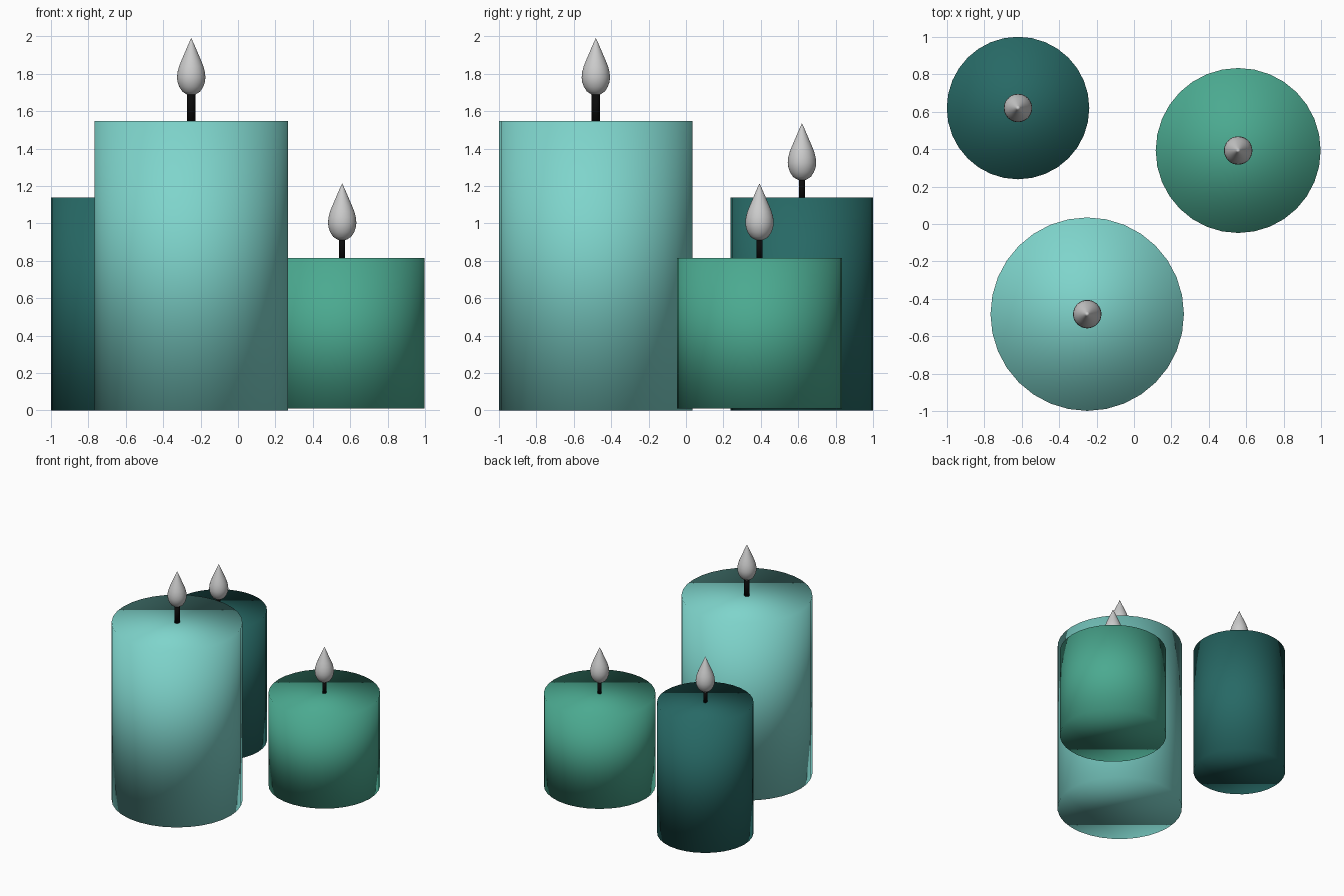
import bpy, bmesh
from math import sin, cos, tau

if "Cube" in bpy.data.objects:
    bpy.data.objects.remove(bpy.data.objects["Cube"])

SIDES = 32
# Teardrop profile of a flame: radius, height above its base
FLAME = [(.025, .005), (.048, .02), (.064, .045), (.073, .07), (.076, .095),
         (.073, .125), (.065, .155), (.053, .185), (.04, .215), (.026, .248),
         (.012, .28)]
FLAME_HEIGHT = .306


def material(name, rgb):
    mat = bpy.data.materials.new(name)
    mat.diffuse_color = (*rgb, 1)
    mat.use_nodes = True
    mat.node_tree.nodes["Principled BSDF"].inputs["Base Color"].default_value = mat.diffuse_color
    return mat


def finish(bm, name, loc, mat=None):
    bmesh.ops.recalc_face_normals(bm, faces=bm.faces[:])
    mesh = bpy.data.meshes.new(name)
    for face in bm.faces:
        face.smooth = True
    bm.to_mesh(mesh)
    bm.free()
    if mat:
        mesh.materials.append(mat)
    obj = bpy.data.objects.new(name, mesh)
    obj.location = loc
    bpy.context.collection.objects.link(obj)


def cylinder(name, x, y, z0, z1, radius, mat):
    bm = bmesh.new()
    bmesh.ops.create_cone(bm, cap_ends=True, segments=SIDES,
                          radius1=radius, radius2=radius, depth=z1 - z0)
    finish(bm, name, (x, y, (z0 + z1) / 2), mat)


def flame(name, x, y, z):
    bm = bmesh.new()
    rings = [[bm.verts.new((r * cos(tau * i / SIDES), r * sin(tau * i / SIDES), h))
              for i in range(SIDES)] for r, h in FLAME]
    base = bm.verts.new((0, 0, 0))
    tip = bm.verts.new((0, 0, FLAME_HEIGHT))
    for i in range(SIDES):
        j = (i + 1) % SIDES
        bm.faces.new((base, rings[0][j], rings[0][i]))
        bm.faces.new((tip, rings[-1][i], rings[-1][j]))
        for lo, hi in zip(rings, rings[1:]):
            bm.faces.new((lo[i], lo[j], hi[j], hi[i]))
    finish(bm, name, (x, y, z))


black = material("wick_black", (.003, .003, .003))

# name, x, y, radius, bottom, top, wick radius, flame base, wax colour
CANDLES = [
    ("tall", -.25, -.482, .517, 0, 1.547, .022, 1.685, (.21, .66, .60)),
    ("medium", -.62, .62, .381, 0, 1.138, .016, 1.229, (.02, .14, .13)),
    ("short", .557, .393, .441, .01, .814, .016, .908, (.07, .40, .28)),
]
for name, x, y, r, z0, z1, wick_r, flame_z, rgb in CANDLES:
    # Wax body, wick and flame
    cylinder(name + "_candle", x, y, z0, z1, r, material(name + "_wax", rgb))
    cylinder(name + "_wick", x, y, z1 - .01, flame_z + .02, wick_r, black)
    flame(name + "_flame", x, y, flame_z)
